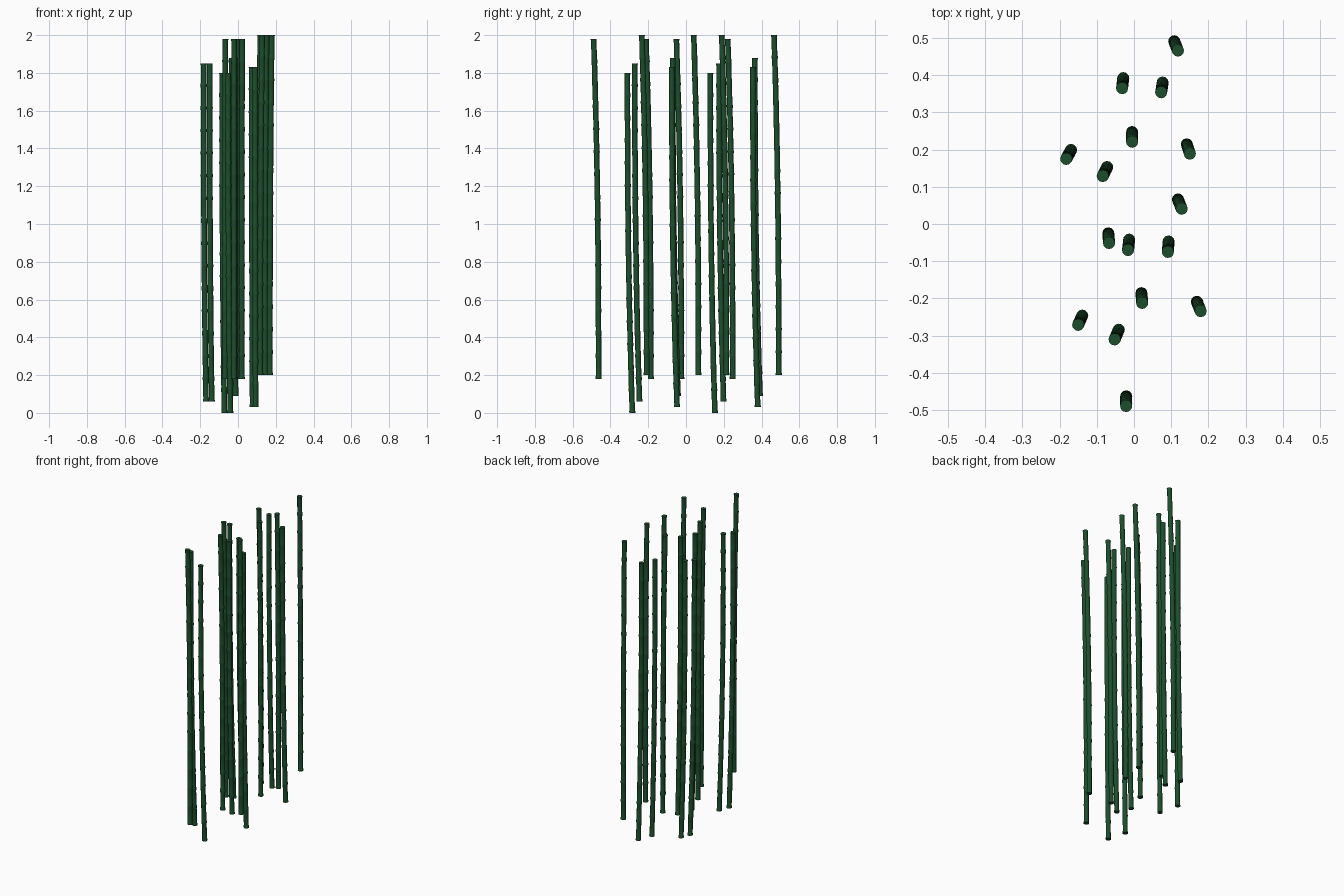
import bpy, bmesh, math
from mathutils import Vector

if "Cube" in bpy.data.objects:
    bpy.data.objects.remove(bpy.data.objects["Cube"])

SIDES, SEGMENTS = 12, 15

mat = bpy.data.materials.new("dark_green_bamboo")
mat.diffuse_color = (0.012, 0.075, 0.025, 1)
mat.use_nodes = True
mat.node_tree.nodes["Principled BSDF"].inputs["Base Color"].default_value = mat.diffuse_color


def stalk(name, bottom, top, z0, z1, bend_top):
    """Jointed cane, straight at one end and gently curved at the other."""
    def centre(t):
        k = t ** 2.4 if bend_top else 1 - (1 - t) ** 2.4
        return Vector((bottom[0] + (top[0] - bottom[0]) * k,
                       bottom[1] + (top[1] - bottom[1]) * k,
                       z0 + (z1 - z0) * t))

    # slim internodes with a raised ring at each joint
    profile = []
    for i in range(SEGMENTS):
        for f, r in ((0, .0163), (.07, .0163), (.13, .0145), (.90, .0145)):
            profile.append(((i + f) / SEGMENTS, r))
    profile.append((1, .0163))

    bm = bmesh.new()
    rings = []
    for t, r in profile:
        c = centre(t)
        rings.append([bm.verts.new(c + Vector((r * math.cos(a), r * math.sin(a), 0)))
                      for a in (2 * math.pi * s / SIDES for s in range(SIDES))])
    for lo, hi in zip(rings, rings[1:]):
        for s in range(SIDES):
            n = (s + 1) % SIDES
            bm.faces.new((lo[s], lo[n], hi[n], hi[s]))
    bm.faces.new(rings[0][::-1])
    bm.faces.new(rings[-1])
    for f in bm.faces:
        f.smooth = len(f.verts) == 4
    for e in bm.edges:
        e.smooth = e.calc_face_angle(0) < math.radians(30)
    me = bpy.data.meshes.new(name)
    bm.to_mesh(me)
    bm.free()
    me.materials.append(mat)
    bpy.context.collection.objects.link(bpy.data.objects.new(name, me))


# height groups: bottom z, top z, bends at top; then stalks (bottom xy, top xy)
groups = [
    (.20, 2.00, True, [((.108, .491), (.118, .466)), ((.142, .214), (.150, .189)),
                       ((.118, .066), (.128, .041)), ((.169, -.209), (.179, -.234))]),
    (.18, 1.98, True, [((-.005, .247), (-.005, .221)), ((-.069, -.025), (-.067, -.051)),
                       ((.020, -.186), (.022, -.212)), ((-.021, -.463), (-.021, -.489))]),
    (.09, 1.88, False, [((-.029, .392), (-.032, .365)), ((-.013, -.042), (-.016, -.070))]),
    (.03, 1.83, False, [((.077, .380), (.073, .354)), ((.093, -.047), (.091, -.075))]),
    (.06, 1.85, False, [((-.169, .199), (-.182, .175)), ((-.139, -.246), (-.150, -.271))]),
    (.00, 1.80, False, [((-.072, .153), (-.084, .129)), ((-.041, -.284), (-.052, -.310))]),
]
count = 0
for z0, z1, bend_top, stalks in groups:
    for b, t in stalks:
        count += 1
        stalk(f"bamboo_stalk_{count:02d}", b, t, z0, z1, bend_top)
